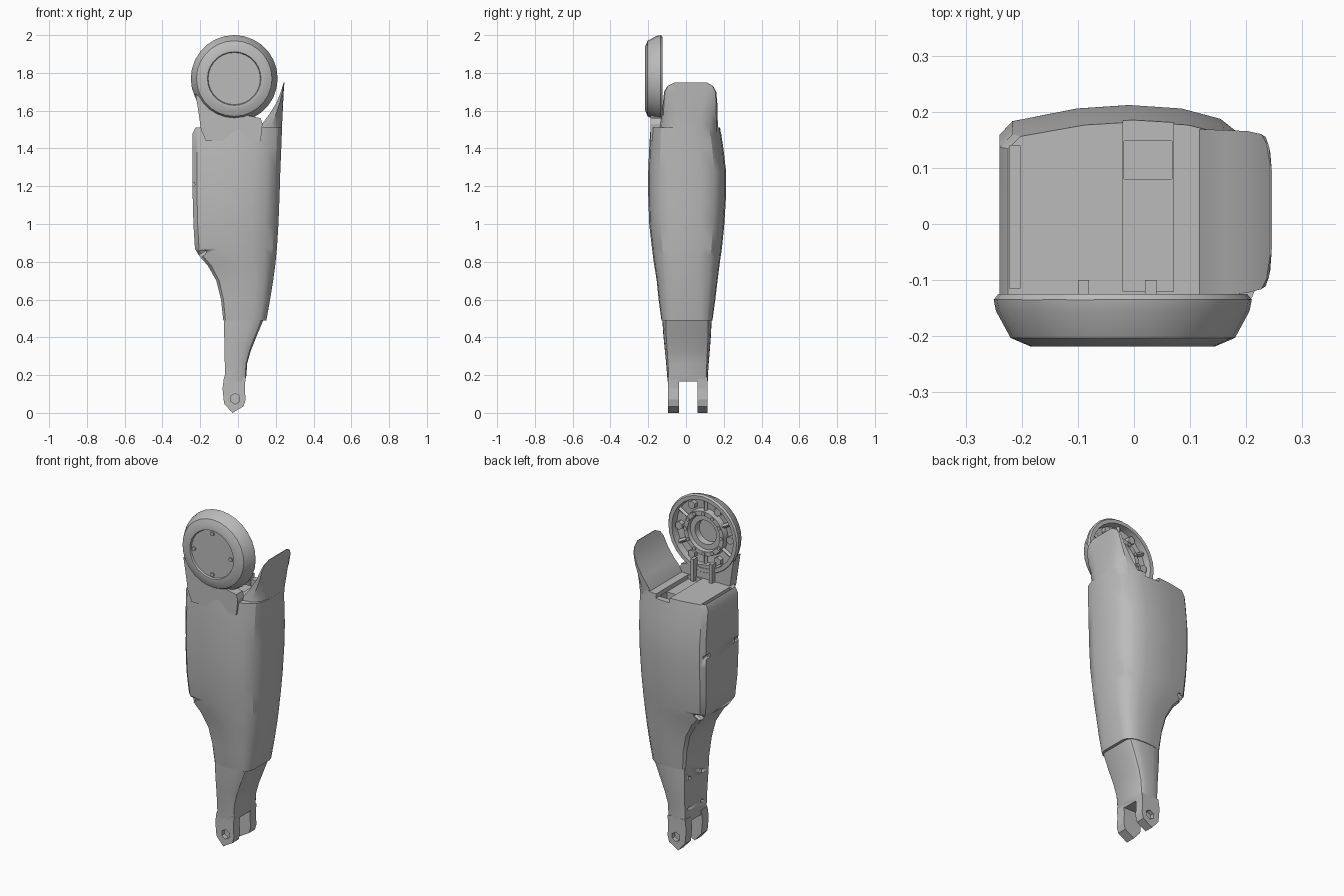
import bpy, bmesh, math
from mathutils import Matrix, Vector

cube = bpy.data.objects.get("Cube")
if cube:
    bpy.data.objects.remove(cube)

grey = bpy.data.materials.new("plain grey")
grey.use_nodes = True
grey.diffuse_color = (0.5, 0.5, 0.5, 1)
grey.node_tree.nodes["Principled BSDF"].inputs["Base Color"].default_value = (0.5, 0.5, 0.5, 1)


def finish(name, bm, smooth=True):
    bmesh.ops.recalc_face_normals(bm, faces=bm.faces)
    mesh = bpy.data.meshes.new(name)
    bm.to_mesh(mesh)
    bm.free()
    mesh.materials.append(grey)
    obj = bpy.data.objects.new(name, mesh)
    bpy.context.collection.objects.link(obj)
    bpy.ops.object.select_all(action="DESELECT")
    obj.select_set(True)
    bpy.context.view_layer.objects.active = obj
    if smooth:
        bpy.ops.object.shade_smooth_by_angle(angle=math.radians(32))
    return obj


def skin(bm, rings, cap=True):
    loops = [[bm.verts.new(p) for p in ring] for ring in rings]
    n = len(loops[0])
    for a, b in zip(loops, loops[1:]):
        for i in range(n):
            j = (i + 1) % n
            bm.faces.new((a[i], a[j], b[j], b[i]))
    if cap:
        bm.faces.new(loops[0])
        bm.faces.new(loops[-1])


def loft(name, half, rows):
    """Stack mirrored sections; a row is z, x left, x right, y front, y back, squareness."""
    section = half + [(u, -v) for u, v in reversed(half)]
    rings = []
    for z, xl, xr, yf, yb, square in rows:
        mid, r = (yf + yb) / 2, (yb - yf) / 2
        ring = []
        for u, v in section:
            v += (math.copysign(1, v) - v) * square
            ring.append((xl + (xr - xl) * u, mid + r * v, z))
        rings.append(ring)
    bm = bmesh.new()
    skin(bm, rings)
    return finish(name, bm)


def prism(name, outline, y0, y1, smooth=False):
    bm = bmesh.new()
    skin(bm, [[(x, y, z) for x, z in outline] for y in (y0, y1)])
    return finish(name, bm, smooth)


def box(name, x, y, z):
    return prism(name, [(x[0], z[0]), (x[1], z[0]), (x[1], z[1]), (x[0], z[1])], *y)


def rod(name, centre, axis, radius, length, sides=8):
    bm = bmesh.new()
    rot = Vector((0, 0, 1)).rotation_difference(Vector(axis)).to_matrix().to_4x4()
    bmesh.ops.create_cone(bm, cap_ends=True, segments=sides, radius1=radius, radius2=radius,
                          depth=length, matrix=Matrix.Translation(centre) @ rot)
    return finish(name, bm)


def cut(obj, cutter):
    cutter.hide_render = True
    mod = obj.modifiers.new("cut", "BOOLEAN")
    mod.operation, mod.solver, mod.object = "DIFFERENCE", "EXACT", cutter
    bpy.context.view_layer.objects.active = obj
    bpy.ops.object.modifier_apply(modifier=mod.name)
    bpy.data.objects.remove(cutter)


# Main shell: flat rear box face at -x, rounded shield at +x
half = [(0, .74), (.05, .86), (.3, .97), (.5, 1), (.7, .97), (.85, .88), (.95, .7), (1, .38)]
body = loft("leg_shell", half, [
    (.49, -.078, .150, -.13, .14, .3),
    (.60, -.09, .170, -.145, .155, .15),
    (.70, -.115, .186, -.155, .167, .05),
    (.78, -.16, .197, -.168, .177, 0),
    (.83, -.205, .202, -.175, .184, 0),
    (.87, -.228, .206, -.18, .19, 0),
    (1.0, -.236, .214, -.195, .203, 0),
    (1.15, -.24, .220, -.2, .212, 0),
    (1.28, -.24, .224, -.2, .212, 0),
    (1.4, -.24, .229, -.195, .198, 0),
    (1.48, -.24, .232, -.19, .186, 0),
    (1.51, -.225, .233, -.187, .182, 0)])

# Channel, socket and slot in the top, small holes in the rear face
cut(body, box("c", (-.02, .07), (-.12, .20), (1.485, 1.6)))
cut(body, box("c", (-.018, .068), (.08, .148), (1.38, 1.6)))
cut(body, box("c", (-.222, -.203), (-.115, .14), (1.42, 1.6)))
for y in (-.14, .15):
    cut(body, rod("c", (-.24, y, 1.21), (0, 1, 0), .012, .06))
    cut(body, rod("c", (-.2, y, .84), (1, 0, .6), .02, .07))

# Curved lip rising from the shield
loft("shield_lip", [(0, .98), (.5, .93), (.85, .72), (1, .38)], [
    (1.45, .10, .230, -.155, .172, 0),
    (1.52, .12, .233, -.14, .172, 0),
    (1.58, .165, .236, -.13, .17, .05),
    (1.64, .203, .239, -.125, .168, .15),
    (1.70, .227, .242, -.118, .162, .3),
    (1.73, .236, .244, -.10, .145, .5),
    (1.75, .242, .246, -.06, .11, .5)])

# Lower shin, tucked just inside the shell
shin = loft("lower_shin", half, [
    (.165, -.074, .036, -.098, .115, .75),
    (.20, -.07, .045, -.10, .116, .75),
    (.26, -.07, .048, -.105, .12, .7),
    (.33, -.071, .068, -.112, .126, .65),
    (.41, -.073, .100, -.12, .132, .6),
    (.52, -.076, .146, -.127, .137, .5)])
for y, z in ((-.05, .24), (.07, .24), (-.05, .42), (.07, .42)):
    cut(shin, rod("c", (-.07, y, z), (1, 0, 0), .012, .04))

# Forked ankle with pin holes
ankle = [(-.074, .19), (-.082, .13), (-.074, .05), (-.03, .0), (.03, .035),
         (.04, .07), (.036, .13), (.04, .19)]
for side, y0, y1 in (("front", -.095, -.037), ("back", .06, .115)):
    arm = prism(side + "_ankle_fork", ankle, y0, y1)
    outer = y0 if side == "front" else y1
    cut(arm, rod("c", (-.015, outer, .075), (0, 1, 0), .028, .05, 6))

# Knee disc: turned profile (radius, y) with a hollow back
HUB = Vector((-.02, 0, 1.77))


def around(radius, angle, y):
    return HUB + Vector((radius * math.cos(angle), y, radius * math.sin(angle)))


profile = [(.0, -.208), (.138, -.208), (.142, -.218), (.165, -.218), (.2, -.203), (.226, -.155),
           (.23, -.135), (.222, -.125), (.2, -.125), (.195, -.165), (.135, -.17), (.13, -.135),
           (.105, -.135), (.1, -.155), (.07, -.155), (.066, -.19), (.0, -.19)]
bm = bmesh.new()
verts = [bm.verts.new(around(r, 0, y)) for r, y in profile]
edges = [bm.edges.new(e) for e in zip(verts, verts[1:])]
bmesh.ops.spin(bm, geom=verts + edges, cent=HUB, axis=(0, 1, 0), angle=2 * math.pi,
               steps=28, use_merge=True)
bmesh.ops.remove_doubles(bm, verts=bm.verts, dist=.0005)
finish("knee_disc", bm)

# Front cover screws, back studs, ribs and bolt bosses
for i in range(4):
    rod("cover_screw", around(.12, i * math.pi / 2, -.208), (0, 1, 0), .012, .014)
for i in range(12):
    rod("hub_stud", around(.117, i * math.pi / 6, -.137), (0, 1, 0), .011, .016, 6)
for i in range(6):
    a = (i + .5) * math.pi / 3
    rod("disc_rib", around(.165, a, -.155), (math.cos(a), 0, math.sin(a)), .012, .07, 4)
    rod("bolt_boss", around(.167, a + math.pi / 6, -.157), (0, 1, 0), .024, .03, 6)

# Neck joining the disc to the shell, with two braces behind
prism("knee_neck", [(-.225, 1.69), (-.212, 1.61), (-.196, 1.5), (-.17, 1.44), (.12, 1.44),
                    (.13, 1.53), (.12, 1.56), (.05, 1.575), (-.02, 1.59), (-.12, 1.6)], -.188, -.128)
for x in (-.09, .03):
    box("neck_brace", (x - .01, x + .01), (-.135, -.1), (1.49, 1.62))
